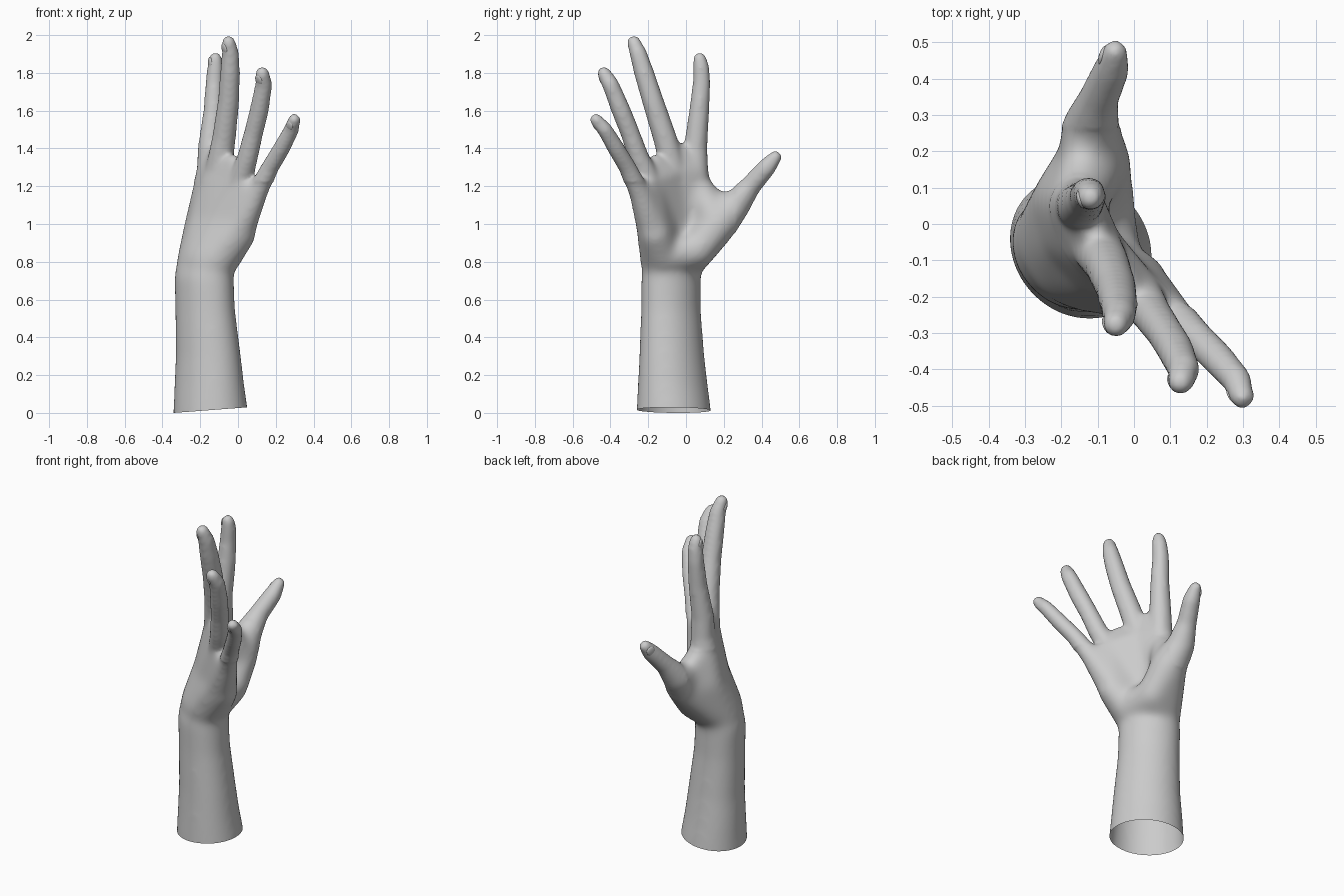
import bpy, bmesh
from math import sin, cos, pi, sqrt, tau
from mathutils import Vector, Matrix

if "Cube" in bpy.data.objects:
    bpy.data.objects.remove(bpy.data.objects["Cube"])

bm = bmesh.new()
GROW = 0.004          # makes up for the shrinkage of the smoothing
N = 110
DIRS = []
for i in range(N):
    z = 1 - 2 * (i + 0.5) / N
    a = i * pi * (3 - sqrt(5))
    DIRS.append(Vector((cos(a) * sqrt(1 - z * z), sin(a) * sqrt(1 - z * z), z)))


def blob(*balls):
    """Convex skin around balls given as (x, y, z, radius)."""
    vs = [bm.verts.new(Vector(b[:3]) + d * (b[3] + GROW)) for b in balls for d in DIRS]
    bmesh.ops.convex_hull(bm, input=vs)


def chain(balls):
    for a, b in zip(balls, balls[1:]):
        blob(a, b)


# Rays: wrist, mid palm, knuckle, then the finger up to its tip
index = [(-.21, -.02, .80, .11), (-.19, .06, 1.0, .09), (-.15, .05, 1.28, .066),
         (-.15, .05, 1.40, .060), (-.13, .07, 1.60, .050), (-.125, .083, 1.75, .044),
         (-.12, .08, 1.83, .040), (-.12, .073, 1.874, .033)]
middle = [(-.20, -.05, .80, .12), (-.17, -.03, 1.0, .09), (-.105, -.06, 1.27, .068),
          (-.075, -.11, 1.45, .060), (-.05, -.175, 1.65, .054), (-.042, -.222, 1.80, .050),
          (-.04, -.252, 1.90, .043), (-.05, -.276, 1.962, .034)]
ring = [(-.17, -.10, .80, .12), (-.10, -.12, 1.0, .085), (.01, -.19, 1.22, .062),
        (.05, -.25, 1.35, .052), (.082, -.295, 1.48, .048), (.112, -.343, 1.60, .048),
        (.137, -.40, 1.74, .042), (.128, -.435, 1.798, .034)]
pinky = [(-.13, -.125, .80, .115), (.015, -.18, 1.0, .085), (.10, -.245, 1.16, .055),
         (.17, -.31, 1.30, .044), (.23, -.37, 1.40, .043),
         (.283, -.43, 1.50, .038), (.298, -.477, 1.552, .031)]
thumb = [(-.09, .06, .86, .09), (-.11, .17, 1.0, .10), (-.12, .26, 1.10, .077),
         (-.10, .338, 1.197, .053), (-.062, .425, 1.297, .047), (-.052, .473, 1.354, .032)]
rays = [index, middle, ring, pinky]
for ray in rays + [thumb]:
    chain(ray)

# Palm panels and finger webs between neighbouring rays
webs = [(-.11, -.03, 1.39, .036), (-.025, -.165, 1.33, .034), (.075, -.235, 1.20, .034)]
for a, b, w in zip(rays, rays[1:], webs):
    for i in (0, 1):
        blob(a[i], a[i + 1], b[i], b[i + 1])
    blob(a[2], b[2], w)

# Thumb web, ball of the thumb and heel of the palm
blob(index[1], thumb[1], (-.145, .18, 1.12, .042), (-.155, .06, 1.20, .068))
blob(thumb[1], thumb[2], (-.145, .18, 1.12, .042))
blob(index[0], index[1], thumb[0], thumb[1])
heel = [(-.07, -.12, .83, .09), (.01, -.165, .95, .085)]
chain(heel)
blob(heel[0], heel[1], pinky[0], ring[1])
blob(heel[0], thumb[0], ring[0])

# Forearm: ellipses whose long axis runs across the palm
rings = []
for z, cx, cy, a, b in [(-.08, -.142, -.063, .216, .19), (.02, -.145, -.065, .209, .185),
                        (.15, -.152, -.07, .20, .17), (.30, -.157, -.075, .188, .157),
                        (.55, -.174, -.08, .174, .142), (.72, -.18, -.08, .174, .141),
                        (.86, -.175, -.065, .155, .12)]:
    rings.append([])
    for k in range(48):
        u, v = a * cos(tau * k / 48) / sqrt(2), b * sin(tau * k / 48) / sqrt(2)
        rings[-1].append(bm.verts.new((cx + u + v, cy - u + v, z)))
for lo, hi in zip(rings, rings[1:]):
    for k in range(48):
        j = (k + 1) % 48
        bm.faces.new((lo[k], lo[j], hi[j], hi[k]))
bm.faces.new(rings[0][::-1])
bm.faces.new(rings[-1])

# Fuse everything into one skin
mesh = bpy.data.meshes.new("hand")
bm.to_mesh(mesh)
bm.free()
hand = bpy.data.objects.new("hand", mesh)
bpy.context.collection.objects.link(hand)
bpy.context.view_layer.objects.active = hand
hand.select_set(True)
fuse = hand.modifiers.new("fuse", 'REMESH')
fuse.mode = 'VOXEL'
fuse.voxel_size = 0.011
bpy.ops.object.modifier_apply(modifier="fuse")

# Soften the skin, more so over the palm, and open the forearm end
bm = bmesh.new()
bm.from_mesh(hand.data)
for _ in range(10):
    bmesh.ops.smooth_vert(bm, verts=bm.verts, factor=0.5,
                          use_axis_x=True, use_axis_y=True, use_axis_z=True)
palm = [v for v in bm.verts if v.co.z < 1.22 and v.co.y < .26]
for _ in range(25):
    bmesh.ops.smooth_vert(bm, verts=palm, factor=0.5,
                          use_axis_x=True, use_axis_y=True, use_axis_z=True)
bmesh.ops.bisect_plane(bm, geom=bm.verts[:] + bm.edges[:] + bm.faces[:],
                       plane_co=(-.34, 0, 0), plane_no=(-.076, 0, 1), clear_inner=True)
for f in bm.faces:
    f.smooth = True
bm.to_mesh(hand.data)
bm.free()


# Fingernails: flattened domes set into the back of each tip
def nail(name, ray, back):
    p, q = Vector(ray[-2][:3]), Vector(ray[-1][:3])
    r = (ray[-2][3] + ray[-1][3]) / 2
    axis = (q - p).normalized()
    d = Vector(back)
    d = (d - axis * d.dot(axis)).normalized()
    side = axis.cross(d)
    m = Matrix((side * r * .68, axis * r * .9, d * r * .28)).transposed().to_4x4()
    m.translation = p.lerp(q, .55) + d * r * .78
    nb = bmesh.new()
    bmesh.ops.create_uvsphere(nb, u_segments=20, v_segments=12, radius=1, matrix=m)
    bmesh.ops.recalc_face_normals(nb, faces=nb.faces)
    for f in nb.faces:
        f.smooth = True
    me = bpy.data.meshes.new(name)
    nb.to_mesh(me)
    nb.free()
    bpy.context.collection.objects.link(bpy.data.objects.new(name, me))


for name, ray, back in [("index_nail", index, (-1, -.3, 0)), ("middle_nail", middle, (-.9, -.5, 0)),
                        ("ring_nail", ring, (-.7, -.7, 0)), ("pinky_nail", pinky, (-.5, -.8, 0)),
                        ("thumb_nail", thumb, (-.7, .5, .2))]:
    nail(name, ray, back)
